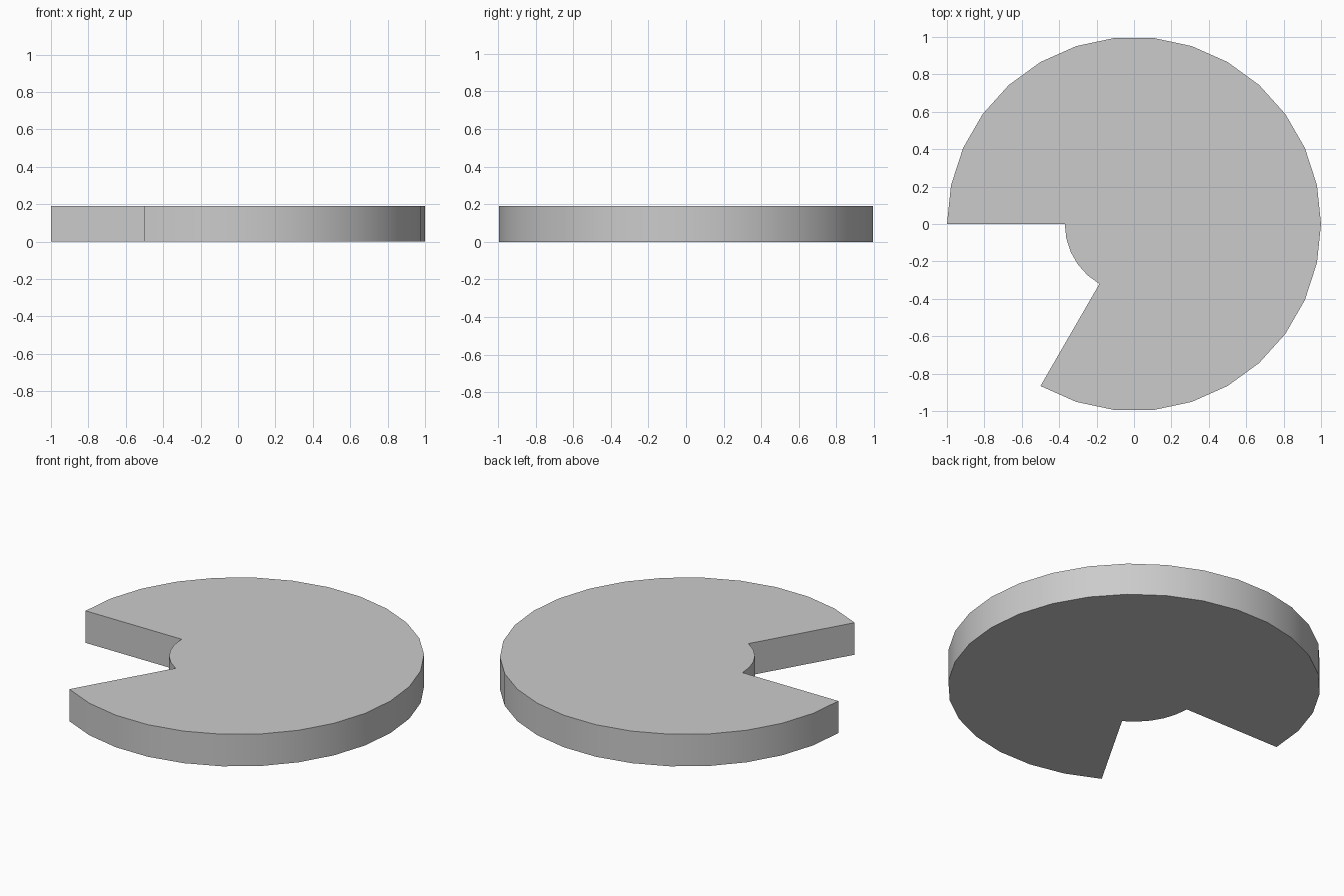
import bpy, bmesh
from math import cos, sin, radians

if "Cube" in bpy.data.objects:
    bpy.data.objects.remove(bpy.data.objects["Cube"])

HEIGHT = 0.19
STEP = 12  # degrees per side (30-sided circle)


def arc(radius, start, end):
    step = STEP if end > start else -STEP
    return [(radius * cos(radians(a)), radius * sin(radians(a)))
            for a in range(start, end + step, step)]


# Outline: outer rim over 300 degrees, then the hub arc across the notch
outline = arc(1.0, -120, 180) + arc(0.37, 180, 240)

# Extrude the outline into a solid disc
bm = bmesh.new()
base = bm.faces.new([bm.verts.new((x, y, 0)) for x, y in outline])
top = bmesh.ops.extrude_face_region(bm, geom=[base], use_keep_orig=True)
bmesh.ops.translate(bm, vec=(0, 0, HEIGHT),
                    verts=[v for v in top["geom"] if isinstance(v, bmesh.types.BMVert)])
bmesh.ops.recalc_face_normals(bm, faces=bm.faces)

mesh = bpy.data.meshes.new("notched_disc")
bm.to_mesh(mesh)
bm.free()
disc = bpy.data.objects.new("notched_disc", mesh)
bpy.context.collection.objects.link(disc)

# Smooth curved walls, sharp rims and notch corners
bpy.context.view_layer.objects.active = disc
disc.select_set(True)
bpy.ops.object.shade_smooth_by_angle(angle=radians(30))
